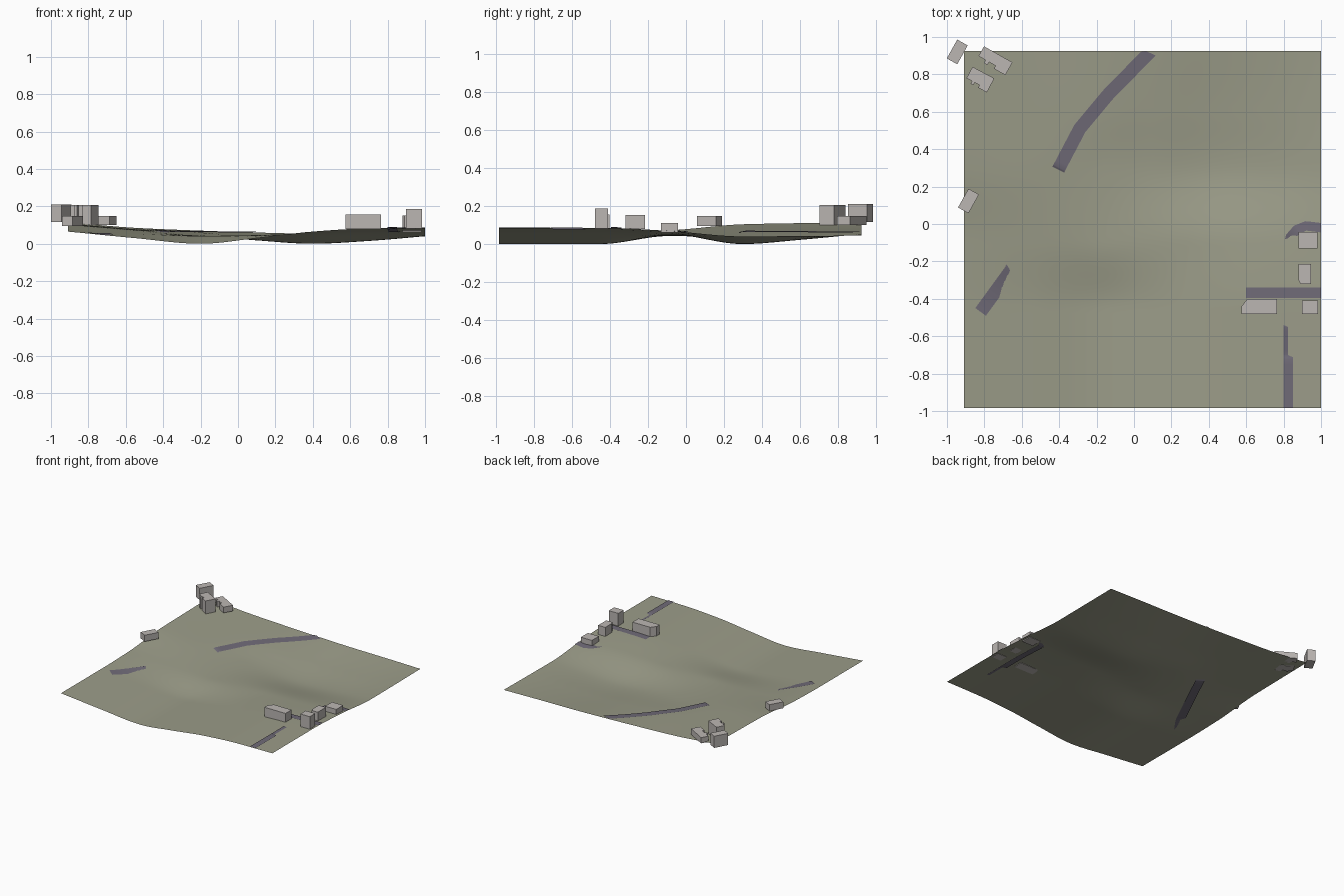
import bpy, bmesh, math
from mathutils import Vector

cube = bpy.data.objects.get("Cube")
if cube:
    bpy.data.objects.remove(cube)


def material(name, rgb):
    m = bpy.data.materials.new(name)
    m.use_nodes = True
    m.diffuse_color = (*rgb, 1)
    m.node_tree.nodes["Principled BSDF"].inputs["Base Color"].default_value = (*rgb, 1)
    return m


GROUND = material("olive ground", (0.33, 0.335, 0.25))
ROAD = material("grey violet road", (0.16, 0.145, 0.185))
WALL = material("pale grey building", (0.50, 0.47, 0.45))

# Height field: control heights on a coarse lattice, smoothly interpolated
XS = [-0.91, -0.55, -0.2, 0.1, 0.4, 0.7, 1.0]
YS = [-0.985, -0.45, -0.1, 0.3, 0.6, 0.925]
FRONT = [.065, .03, 0, .03, .065, .082, .085]
ROWS = [FRONT, FRONT,
        [.072, .054, .042, .046, .057, .066, .07],
        [.104, .075, .045, .018, 0, .015, .04],
        [.11, .08, .06, .037, .022, .03, .042],
        [.115, .085, .07, .06, .053, .05, .045]]


def slope(ks, vs, i):
    # Flat tangents at extremes keep the curve from overshooting
    if i in (0, len(ks) - 1):
        j = 1 if i == 0 else i
        return (vs[j] - vs[j - 1]) / (ks[j] - ks[j - 1])
    a = (vs[i] - vs[i - 1]) / (ks[i] - ks[i - 1])
    b = (vs[i + 1] - vs[i]) / (ks[i + 1] - ks[i])
    return 0 if a * b <= 0 else 2 * a * b / (a + b)


def interp(ks, vs, t):
    t = min(max(t, ks[0]), ks[-1])
    i = max(k for k in range(len(ks) - 1) if ks[k] <= t)
    h = ks[i + 1] - ks[i]
    u = (t - ks[i]) / h
    s = u * u * (3 - 2 * u)
    return (vs[i] * (1 - s) + vs[i + 1] * s
            + h * u * (1 - u) * ((1 - u) * slope(ks, vs, i) - u * slope(ks, vs, i + 1)))


def height(x, y):
    return interp(YS, [interp(XS, row, x) for row in ROWS], y)


def finish(name, bm, mat, smooth=False):
    mesh = bpy.data.meshes.new(name)
    bm.to_mesh(mesh)
    bm.free()
    mesh.materials.append(mat)
    for p in mesh.polygons:
        p.use_smooth = smooth
    ob = bpy.data.objects.new(name, mesh)
    bpy.context.collection.objects.link(ob)
    return ob


# Ground sheet
bm = bmesh.new()
bmesh.ops.create_grid(bm, x_segments=64, y_segments=64, size=1)
for v in bm.verts:
    x = XS[0] + (v.co.x + 1) / 2 * (XS[-1] - XS[0])
    y = YS[0] + (v.co.y + 1) / 2 * (YS[-1] - YS[0])
    v.co = (x, y, height(x, y))
finish("ground", bm, GROUND, True)


# Roads: ribbons draped just over or just under the ground
def road(name, path, width, steps=8):
    pts = []
    for a, b in zip(path, path[1:]):
        pts += [Vector(a).lerp(Vector(b), k / steps) for k in range(steps)]
    pts.append(Vector(path[-1]))
    bm = bmesh.new()
    last = None
    for i, p in enumerate(pts):
        d = pts[min(i + 2, len(pts) - 1)] - pts[max(i - 2, 0)]
        n = Vector((-d.y, d.x)).normalized() * width / 2
        pair = []
        for side, lift in ((n, p.z), (-n, p.w)):
            x = min(max(p.x + side.x, XS[0]), XS[-1])
            y = min(max(p.y + side.y, YS[0]), YS[-1])
            pair.append(bm.verts.new((x, y, max(0, height(x, y) + lift))))
        if last:
            bm.faces.new((last[1], pair[1], pair[0], last[0]))
        last = pair
    finish(name, bm, ROAD, True)


UP, DOWN = .005, -.006
# Each point: x, y, lift of the left edge, lift of the right edge
road("long_road", [(.09, .925, UP, UP), (-.14, .69, UP, UP), (-.29, .51, UP, UP),
                   (-.40, .30, UP, UP), (-.41, .28, DOWN, DOWN), (-.64, -.21, DOWN, DOWN),
                   (-.66, -.25, DOWN, UP), (-.82, -.47, UP, UP)], .07)
road("straight_road", [(.825, -.985, UP, UP), (.825, -.72, UP, UP), (.825, -.70, UP, DOWN),
                       (.825, -.55, UP, DOWN), (.825, -.53, DOWN, DOWN),
                       (.83, -.10, DOWN, DOWN)], .05)
road("bend_road", [(.83, -.10, DOWN, DOWN), (.835, -.07, UP, DOWN), (.87, -.03, UP, UP),
                   (.92, -.01, UP, UP), (1, -.02, UP, UP)], .05)
road("cross_road", [(.60, -.367, UP, UP), (1, -.367, UP, UP)], .055)


# Buildings: extruded footprints
def building(name, outline, z0, z1, centre=(0, 0), turn=0):
    c, s = math.cos(math.radians(turn)), math.sin(math.radians(turn))
    bm = bmesh.new()
    base = bm.faces.new([bm.verts.new((centre[0] + c * x - s * y,
                                       centre[1] + s * x + c * y, z0)) for x, y in outline])
    top = bmesh.ops.extrude_face_region(bm, geom=[base])["geom"]
    for v in (g for g in top if isinstance(g, bmesh.types.BMVert)):
        v.co.z = z1
    bmesh.ops.recalc_face_normals(bm, faces=bm.faces[:])
    finish(name, bm, WALL)


def rect(w, d):
    return [(-w / 2, -d / 2), (w / 2, -d / 2), (w / 2, d / 2), (-w / 2, d / 2)]


def notched(w, d, n):
    # Rectangle whose front side is stepped back towards its left end
    return [(-w / 2, -d / 2 + n), (-w / 4, -d / 2 + n), (-w / 4, -d / 2),
            (-w / 8, -d / 2), (-w / 8, -d / 2 + n), (w / 10, -d / 2 + n),
            (w / 10, -d / 2), (w / 2, -d / 2), (w / 2, d / 2), (-w / 2, d / 2)]


building("corner_tower", rect(.115, .064), .115, .21, (-.945, .92), 61)
building("corner_long_house", notched(.175, .078, .018), .1, .147, (-.745, .873), -29.5)
building("corner_tall_house", notched(.132, .085, .016), .1, .206, (-.825, .772), -28)
building("side_house", rect(.115, .064), .095, .147, (-.885, .123), 61)
building("low_house", rect(.10, .09), .062, .112, (.93, -.087))
building("narrow_house", [(.89, -.32), (.945, -.32), (.945, -.215), (.88, -.215), (.88, -.30)],
         .078, .152)
building("tall_house", rect(.085, .07), .082, .187, (.942, -.445))
building("hall", [(.575, -.48), (.765, -.48), (.765, -.402), (.605, -.402), (.575, -.44)],
         .078, .155)
